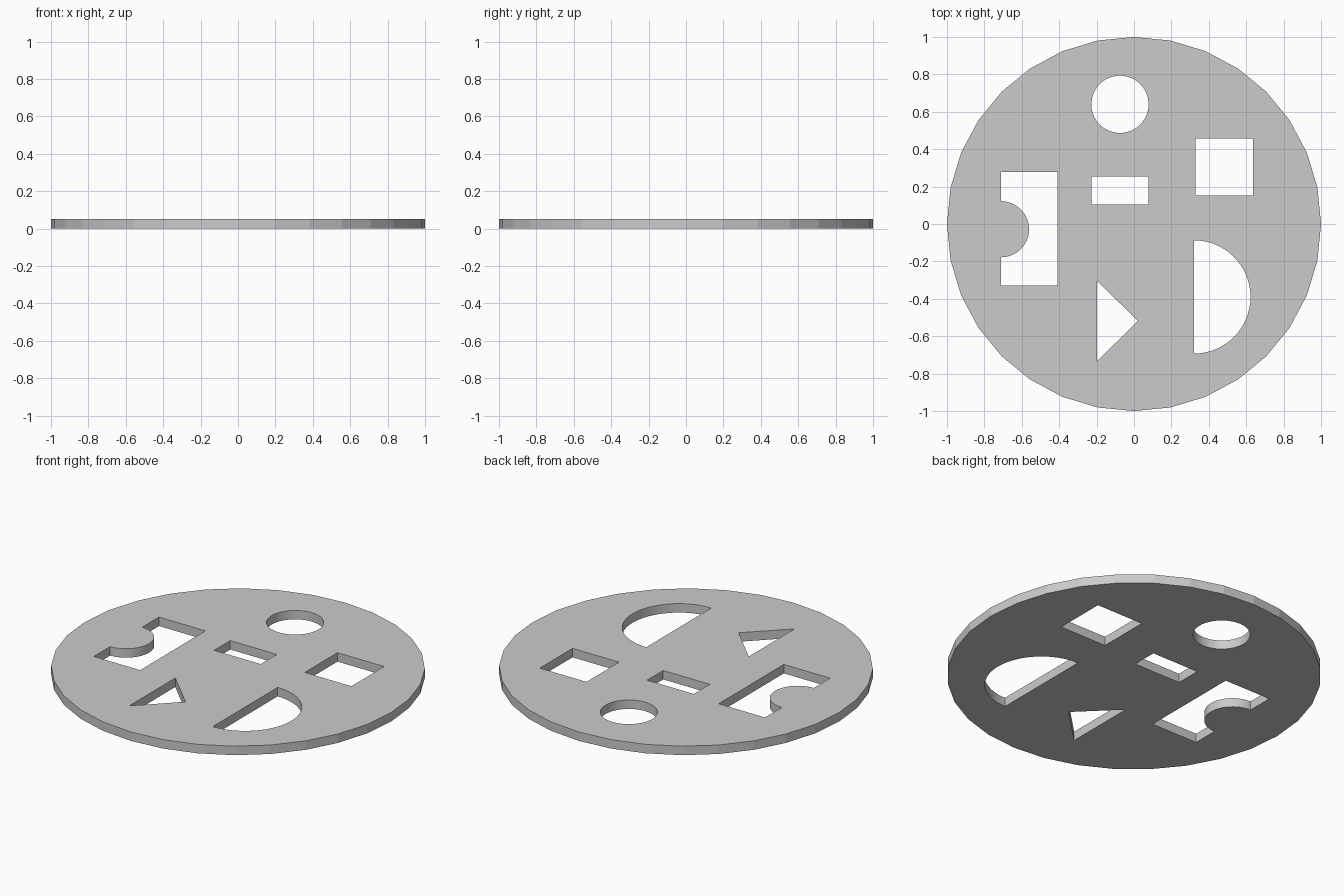
import bpy, bmesh
from math import cos, sin, pi

if "Cube" in bpy.data.objects:
    bpy.data.objects.remove(bpy.data.objects["Cube"])

THICK = 0.053


def arc(cx, cy, r, a0, a1, n):
    """Points along an arc from a0 to a1 (degrees), both ends included."""
    angles = [(a0 + (a1 - a0) * i / n) * pi / 180 for i in range(n + 1)]
    return [(cx + r * cos(a), cy + r * sin(a)) for a in angles]


def rect(x0, x1, y0, y1):
    return [(x0, y0), (x1, y0), (x1, y1), (x0, y1)]


outlines = [
    arc(0, 0, 1, 0, 360, 32)[:-1],                      # disc rim
    arc(-0.075, 0.64, 0.153, 0, 360, 64)[:-1],          # round hole
    rect(0.33, 0.635, 0.152, 0.457),                    # square hole
    rect(-0.228, 0.077, 0.103, 0.253),                  # small rectangular hole
    arc(0.32, -0.39, 0.303, -90, 90, 32),               # half-round hole
    [(-0.197, -0.733), (0.02, -0.519), (-0.197, -0.304)],  # triangular hole
    # rectangular hole with a semicircular tab on its left side
    [(-0.711, 0.278), (-0.711, -0.33), (-0.408, -0.33), (-0.408, 0.278)][1:]
    + [(-0.711, 0.278)] + arc(-0.711, -0.028, 0.15, 90, -90, 32),
]

# Filled, extruded 2D curve: inner outlines become holes
curve = bpy.data.curves.new("shape_disc", 'CURVE')
curve.dimensions = '2D'
curve.fill_mode = 'BOTH'
curve.extrude = THICK / 2
for pts in outlines:
    spline = curve.splines.new('POLY')
    spline.points.add(len(pts) - 1)
    for p, (x, y) in zip(spline.points, pts):
        p.co = (x, y, 0, 1)
    spline.use_cyclic_u = True
disc = bpy.data.objects.new("shape_disc", curve)
bpy.context.collection.objects.link(disc)
bpy.context.view_layer.objects.active = disc
disc.select_set(True)
bpy.ops.object.convert(target='MESH')
disc = bpy.context.object

# Weld the caps to the walls and rest the disc on the ground
bm = bmesh.new()
bm.from_mesh(disc.data)
bmesh.ops.remove_doubles(bm, verts=bm.verts, dist=1e-5)
bmesh.ops.recalc_face_normals(bm, faces=bm.faces)
bmesh.ops.translate(bm, verts=bm.verts, vec=(0, 0, THICK / 2))
for f in bm.faces:
    f.smooth = False
bm.to_mesh(disc.data)
bm.free()
